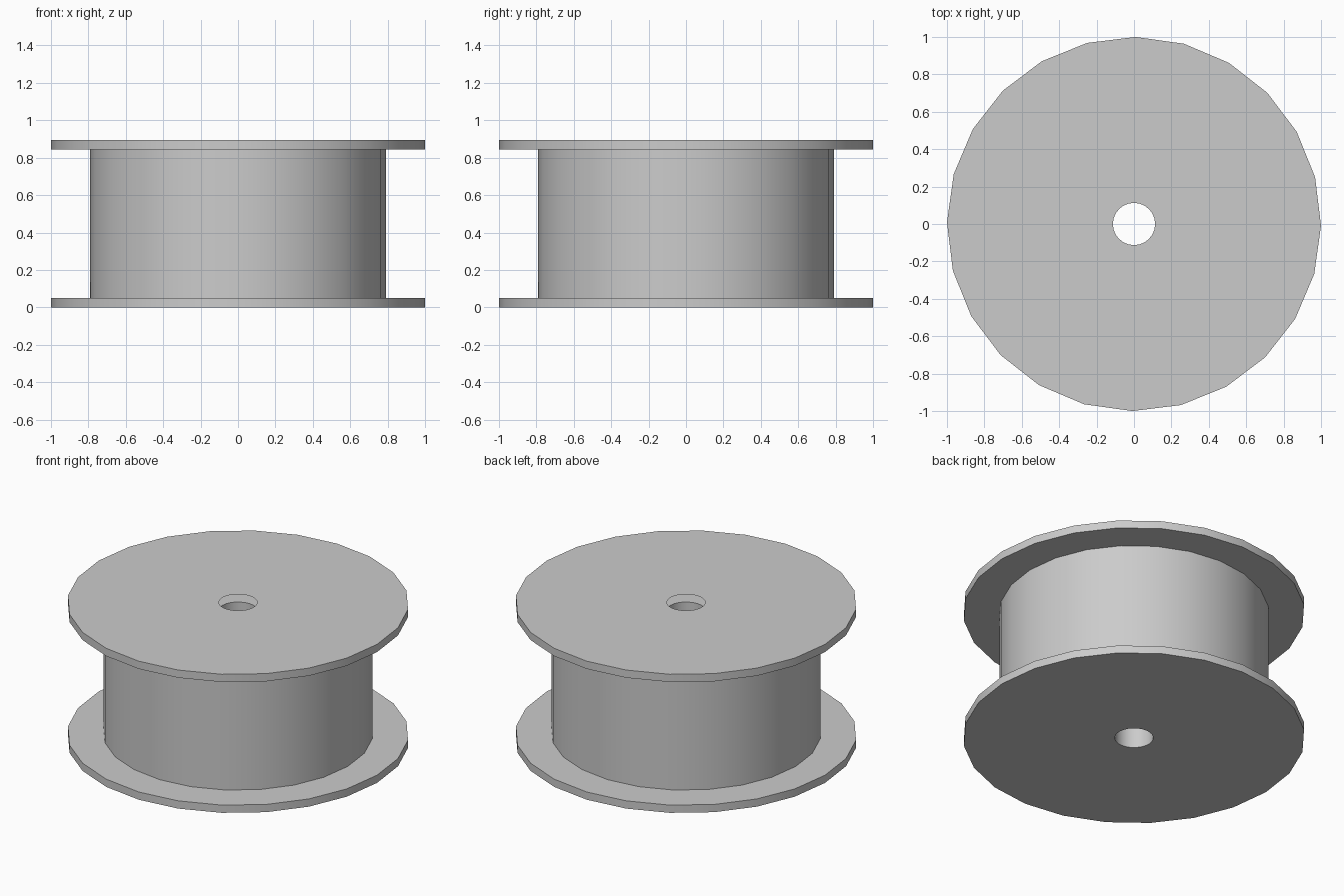
import bpy
import bmesh
from math import cos, sin, pi, radians

cube = bpy.data.objects.get("Cube")
if cube:
    bpy.data.objects.remove(cube, do_unlink=True)

SIDES = 24
TURN = radians(-0.5)
BORE, DRUM, FLANGE = 0.113, 0.79, 1.0
BASE_TOP, LID_BOTTOM, HEIGHT = 0.05, 0.845, 0.895

grey = bpy.data.materials.new("plain grey")
grey.use_nodes = True
colour = (0.6, 0.6, 0.6, 1)
grey.diffuse_color = colour
grey.node_tree.nodes["Principled BSDF"].inputs["Base Color"].default_value = colour


def lathe(name, profile, closed):
    """Turn a (radius, height) profile about z; outer walls run upward."""
    bm = bmesh.new()
    rings = []
    for r, z in profile:
        angles = [TURN + 2 * pi * i / SIDES for i in range(SIDES)]
        rings.append([bm.verts.new((r * cos(a), r * sin(a), z)) for a in angles])
    pairs = list(zip(rings, rings[1:]))
    if closed:
        pairs.append((rings[-1], rings[0]))
    for low, high in pairs:
        for i in range(SIDES):
            j = (i + 1) % SIDES
            bm.faces.new((low[i], low[j], high[j], high[i]))
    mesh = bpy.data.meshes.new(name)
    bm.to_mesh(mesh)
    bm.free()
    mesh.materials.append(grey)
    obj = bpy.data.objects.new(name, mesh)
    bpy.context.collection.objects.link(obj)
    bpy.ops.object.select_all(action="DESELECT")
    obj.select_set(True)
    bpy.context.view_layer.objects.active = obj
    bpy.ops.object.shade_smooth_by_angle(angle=radians(30))
    return obj


# Lower flange and drum, with the bore running through both
lathe("drum_and_lower_flange", [
    (BORE, 0), (FLANGE, 0), (FLANGE, BASE_TOP),
    (DRUM, BASE_TOP), (DRUM, LID_BOTTOM), (BORE, LID_BOTTOM),
], closed=True)

# Upper flange: a thin shell over the drum's top, open at the bore
lathe("upper_flange", [
    (DRUM, LID_BOTTOM), (FLANGE, LID_BOTTOM),
    (FLANGE, HEIGHT), (BORE, HEIGHT),
], closed=False)
